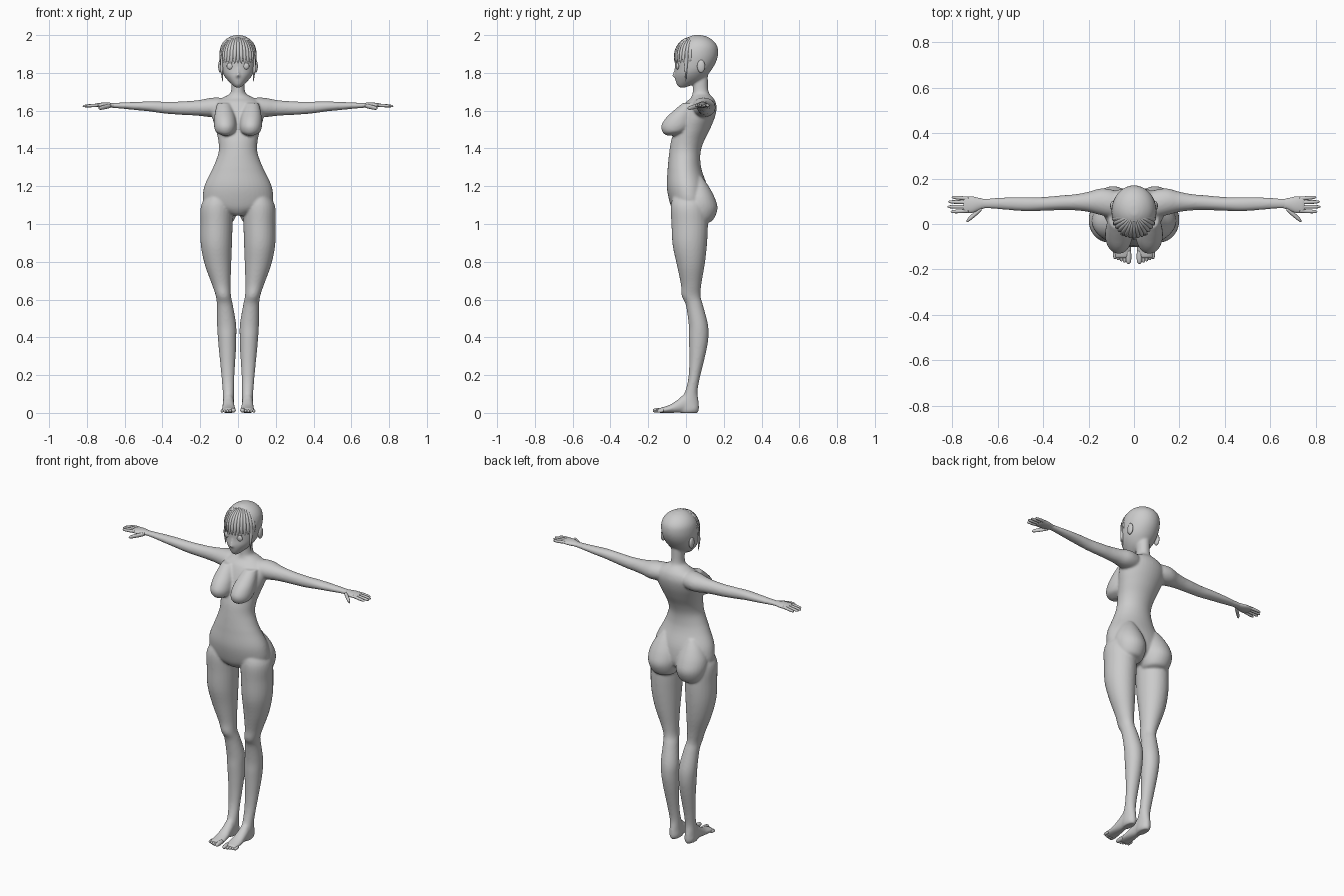
import bpy, bmesh, math
from mathutils import Matrix, Vector

grey = bpy.data.materials.new("plain_grey")
grey.diffuse_color = (0.6, 0.6, 0.6, 1)

# axis along the loft, then the two axes of the cross-section
AXES = {'z': (2, 0, 1), 'x': (0, 1, 2), 'y': (1, 0, 2)}


def spline(rows, steps):
    """Smooth interpolation through rows of numbers."""
    out = []
    for i in range(len(rows) - 1):
        p = [rows[max(0, min(len(rows) - 1, i + k))] for k in (-1, 0, 1, 2)]
        for s in range(steps):
            t = s / steps
            out.append([0.5 * (2 * b + (c - a) * t + (2 * a - 5 * b + 4 * c - d) * t * t
                               + (3 * b - a - 3 * c + d) * t ** 3) for a, b, c, d in zip(*p)])
    out.append(list(rows[-1]))
    return out


def loft(bm, rows, axis='z', side=1, n=28, steps=5):
    """Ellipse sections given as (position, a_min, a_max, b_min, b_max)."""
    k, a, b = AXES[axis]
    rings = []
    for t, a0, a1, b0, b1 in spline(rows, steps):
        ring = []
        for i in range(n):
            w = 2 * math.pi * i / n
            co = [0, 0, 0]
            co[k] = t
            co[a] = (a0 + a1) / 2 + (a1 - a0) / 2 * math.cos(w)
            co[b] = (b0 + b1) / 2 + (b1 - b0) / 2 * math.sin(w)
            co[0] *= side
            ring.append(bm.verts.new(co))
        rings.append(ring)
    for r, q in zip(rings, rings[1:]):
        for i in range(n):
            j = (i + 1) % n
            bm.faces.new((r[i], r[j], q[j], q[i]))
    bm.faces.new(rings[0][::-1])
    bm.faces.new(rings[-1])


def ball(bm, centre, radii):
    m = Matrix.Translation(centre) @ Matrix.Diagonal((*radii, 1))
    bmesh.ops.create_uvsphere(bm, u_segments=24, v_segments=14, radius=1, matrix=m)


def finish(bm, name):
    bmesh.ops.recalc_face_normals(bm, faces=bm.faces[:])
    me = bpy.data.meshes.new(name)
    bm.to_mesh(me)
    bm.free()
    me.materials.append(grey)
    for p in me.polygons:
        p.use_smooth = True
    ob = bpy.data.objects.new(name, me)
    bpy.context.collection.objects.link(ob)
    return ob


def sym(rows):
    return [(z, -h, h, y0, y1) for z, h, y0, y1 in rows]


# Body: lofted volumes fused into one skin
body = bmesh.new()
torso = [(1.045, .03, -.04, .06), (1.06, .09, -.06, .09), (1.10, .178, -.082, .12),
         (1.19, .181, -.101, .115), (1.28, .141, -.098, .085), (1.33, .119, -.094, .076),
         (1.385, .102, -.088, .078), (1.44, .104, -.079, .096), (1.50, .118, -.06, .126),
         (1.56, .135, -.04, .151), (1.61, .14, -.02, .162), (1.645, .12, .0, .157),
         (1.667, .085, .025, .144), (1.688, .045, .034, .125), (1.71, .036, .036, .118),
         (1.75, .035, .036, .116), (1.81, .035, .035, .116)]
loft(body, sym(torso), n=40)
head = [(1.722, .012, -.034, -.005), (1.735, .028, -.047, .03), (1.76, .054, -.056, .085),
        (1.79, .077, -.06, .115), (1.82, .09, -.057, .138), (1.86, .097, -.058, .16),
        (1.90, .099, -.056, .17), (1.94, .092, -.037, .166), (1.97, .073, -.012, .145),
        (1.99, .045, .015, .115), (2.0, .015, .04, .08)]
loft(body, sym(head), n=40)
# Nose
loft(body, sym([(1.774, .004, -.06, -.03), (1.782, .012, -.073, -.03),
                (1.80, .009, -.068, -.03), (1.835, .006, -.058, -.03)]), n=16)
leg = [(1.17, .05, .15, -.06, .09), (1.10, .03, .195, -.08, .11), (1.0, .029, .199, -.077, .116),
       (.89, .032, .197, -.071, .111), (.785, .036, .176, -.049, .099), (.68, .039, .138, -.027, .081),
       (.62, .037, .118, -.023, .077), (.57, .027, .112, -.001, .09), (.47, .010, .111, .014, .116),
       (.40, .009, .107, .015, .119), (.33, .011, .101, .017, .108), (.25, .016, .093, .017, .089),
       (.175, .02, .086, .011, .071), (.11, .021, .081, -.006, .061), (.06, .021, .081, -.03, .067),
       (.02, .019, .081, -.03, .069), (.0, .026, .074, -.03, .062)]
arm = [(.04, .04, .13, 1.58, 1.66), (.10, .03, .152, 1.567, 1.669), (.15, .04, .156, 1.566, 1.667),
       (.20, .053, .142, 1.572, 1.657), (.26, .060, .131, 1.576, 1.651), (.32, .061, .126, 1.579, 1.648),
       (.40, .058, .119, 1.586, 1.648), (.47, .056, .119, 1.596, 1.649), (.55, .061, .118, 1.604, 1.646),
       (.62, .067, .114, 1.611, 1.643), (.67, .068, .112, 1.615, 1.641), (.69, .068, .112, 1.616, 1.641)]
foot = [(.05, .024, .078, .0, .05), (.0, .022, .08, .0, .1), (-.04, .019, .082, .0, .073),
        (-.08, .014, .085, .0, .046), (-.12, .011, .087, .0, .031), (-.15, .014, .085, .0, .024)]
chest = [(1.468, .05, .08, -.1, -.06), (1.476, .03, .1, -.115, -.03), (1.49, .015, .119, -.126, .0),
         (1.52, .008, .127, -.131, .03), (1.56, .013, .126, -.108, .04), (1.60, .025, .12, -.066, .05),
         (1.64, .04, .11, -.018, .06)]
seat = [(1.004, .05, .12, .03, .105), (1.02, .02, .16, .0, .142), (1.08, .005, .18, -.02, .167),
        (1.14, .007, .178, -.02, .152), (1.20, .03, .15, .0, .12), (1.25, .06, .11, .02, .085)]
for s in (1, -1):
    loft(body, leg, 'z', s)
    loft(body, arm, 'x', s)
    loft(body, foot, 'y', s)
    loft(body, chest, 'z', s)
    loft(body, seat, 'z', s)
ob = finish(body, "body")
rm = ob.modifiers.new("fuse", 'REMESH')
rm.mode = 'VOXEL'
rm.voxel_size = 0.006
rm.use_smooth_shade = True
sm = ob.modifiers.new("soften", 'SMOOTH')
sm.factor = 0.5
sm.iterations = 8


def digit(bm, p0, p1, r, axis, side):
    """Rounded finger or toe from p0 to p1."""
    k, a, b = AXES[axis]
    rows = []
    for t, f in ((0, .9), (.4, 1), (.75, .9), (.93, .65), (1, .15)):
        c = Vector(p0).lerp(Vector(p1), t)
        rows.append((c[k], c[a] - r * f, c[a] + r * f, c[b] - r * f, c[b] + r * f))
    loft(bm, rows, axis, side, n=12, steps=3)


palm = [(.65, .072, .108, 1.618, 1.639), (.68, .062, .114, 1.615, 1.642),
        (.71, .05, .121, 1.615, 1.643), (.74, .048, .122, 1.618, 1.64),
        (.752, .052, .119, 1.622, 1.636)]
for s, label in ((1, "left"), (-1, "right")):
    # Hand
    hand = bmesh.new()
    loft(hand, palm, 'x', s)
    for y, ye, tip in ((.058, .054, .808), (.076, .076, .822), (.095, .098, .819), (.112, .118, .803)):
        digit(hand, (.73, y, 1.630), (tip, ye, 1.624), .0085, 'x', s)
    digit(hand, (.672, .068, 1.627), (.738, .012, 1.612), .012, 'x', s)
    finish(hand, label + "_hand")
    # Toes
    toes = bmesh.new()
    for i in range(5):
        x = .024 + i * .0142 + (.003 if i else 0)
        r = .0125 if i == 0 else .0085
        digit(toes, (x, -.12, r + .003), (x, -.176 + .0055 * i, r), r, 'y', s)
    finish(toes, label + "_toes")
    # Ear
    ear = bmesh.new()
    ball(ear, (s * .094, .08, 1.835), (.011, .021, .034))
    finish(ear, label + "_ear")
    # Eye
    eye = bmesh.new()
    ball(eye, (s * .041, -.044, 1.836), (.019, .009, .018))
    finish(eye, label + "_eye")

# Fringe: tapered strands fanning from the crown, longer locks at the sides
cu = bpy.data.curves.new("fringe", 'CURVE')
cu.dimensions = '3D'
cu.bevel_depth = 0.0105
cu.bevel_resolution = 2
cu.resolution_u = 4
for i in range(15):
    a = math.radians(-77 + 11 * i)
    path = []
    for th, r in ((80, .3), (60, .7), (40, .95), (20, 1), (0, .9)):
        e = math.radians(th)
        path.append((.091 * math.sin(a) * math.cos(e), .045 - .1 * math.cos(a) * math.cos(e),
                     1.88 + .111 * math.sin(e), r))
    x, y = path[-1][:2]
    if i in (1, 13):
        path += [(x * 1.04, y - .005, 1.82, .7), (x * .98, y - .005, 1.755, .1)]
    else:
        path += [(x * .99, y, 1.848, .25)]
    sp = cu.splines.new('POLY')
    sp.points.add(len(path) * 2 - 2)
    for p, row in zip(sp.points, spline(path, 2)):
        p.co = (*row[:3], 1)
        p.radius = row[3]
    sp.use_smooth = True
cu.use_fill_caps = True
cu.materials.append(grey)
hair = bpy.data.objects.new("fringe", cu)
bpy.context.collection.objects.link(hair)
bpy.ops.object.select_all(action='DESELECT')
hair.select_set(True)
bpy.context.view_layer.objects.active = hair
bpy.ops.object.convert(target='MESH')
